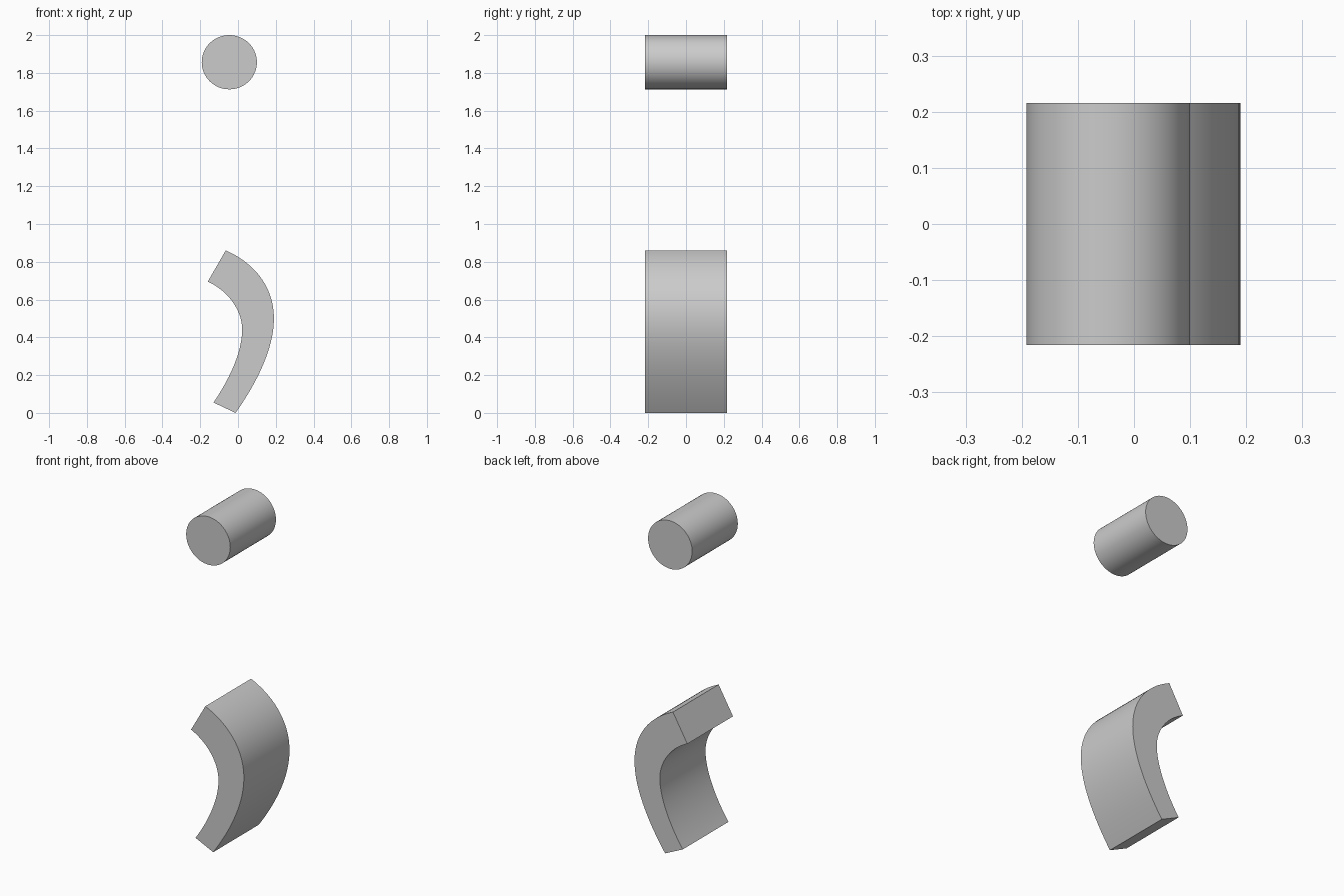
import bpy, bmesh, math
from mathutils import Vector
from mathutils.geometry import interpolate_bezier

if "Cube" in bpy.data.objects:
    bpy.data.objects.remove(bpy.data.objects["Cube"])

HALF_DEPTH = 0.216


def extrude_profile(name, points):
    """Extrude a closed front-view (x, z) outline through the depth."""
    bm = bmesh.new()
    face = bm.faces.new([bm.verts.new((x, -HALF_DEPTH, z)) for x, z in points])
    ext = bmesh.ops.extrude_face_region(bm, geom=[face])
    verts = [g for g in ext["geom"] if isinstance(g, bmesh.types.BMVert)]
    bmesh.ops.translate(bm, verts=verts, vec=(0, 2 * HALF_DEPTH, 0))
    bmesh.ops.recalc_face_normals(bm, faces=bm.faces)
    mesh = bpy.data.meshes.new(name)
    bm.to_mesh(mesh)
    bm.free()
    obj = bpy.data.objects.new(name, mesh)
    bpy.context.collection.objects.link(obj)
    bpy.ops.object.select_all(action='DESELECT')
    obj.select_set(True)
    bpy.context.view_layer.objects.active = obj
    bpy.ops.object.shade_smooth_by_angle(angle=math.radians(30))
    return obj


def curve(points, steps=20):
    """Sample chained cubic Bezier segments."""
    result = [points[0]]
    for i in range(0, len(points) - 1, 3):
        seg = [Vector(p) for p in points[i:i + 4]]
        result += [tuple(p) for p in interpolate_bezier(*seg, steps)[1:]]
    return [(p[0], p[1]) for p in result]


# Floating round bar
extrude_profile("round_bar", [
    (-0.046 + 0.146 * math.cos(a), 1.8565 + 0.1435 * math.sin(a))
    for a in (2 * math.pi * i / 64 for i in range(64))])

# Curved bracket, wider at the upper end
outer = curve([(-0.065, 0.86), (0.095, 0.79), (0.19, 0.66), (0.19, 0.50),
               (0.19, 0.34), (0.10, 0.16), (-0.013, 0.0)])
inner = curve([(-0.16, 0.695), (-0.06, 0.65), (0.022, 0.55), (0.022, 0.44),
               (0.022, 0.32), (-0.05, 0.17), (-0.13, 0.055)])
extrude_profile("curved_bracket", outer + inner[::-1])
